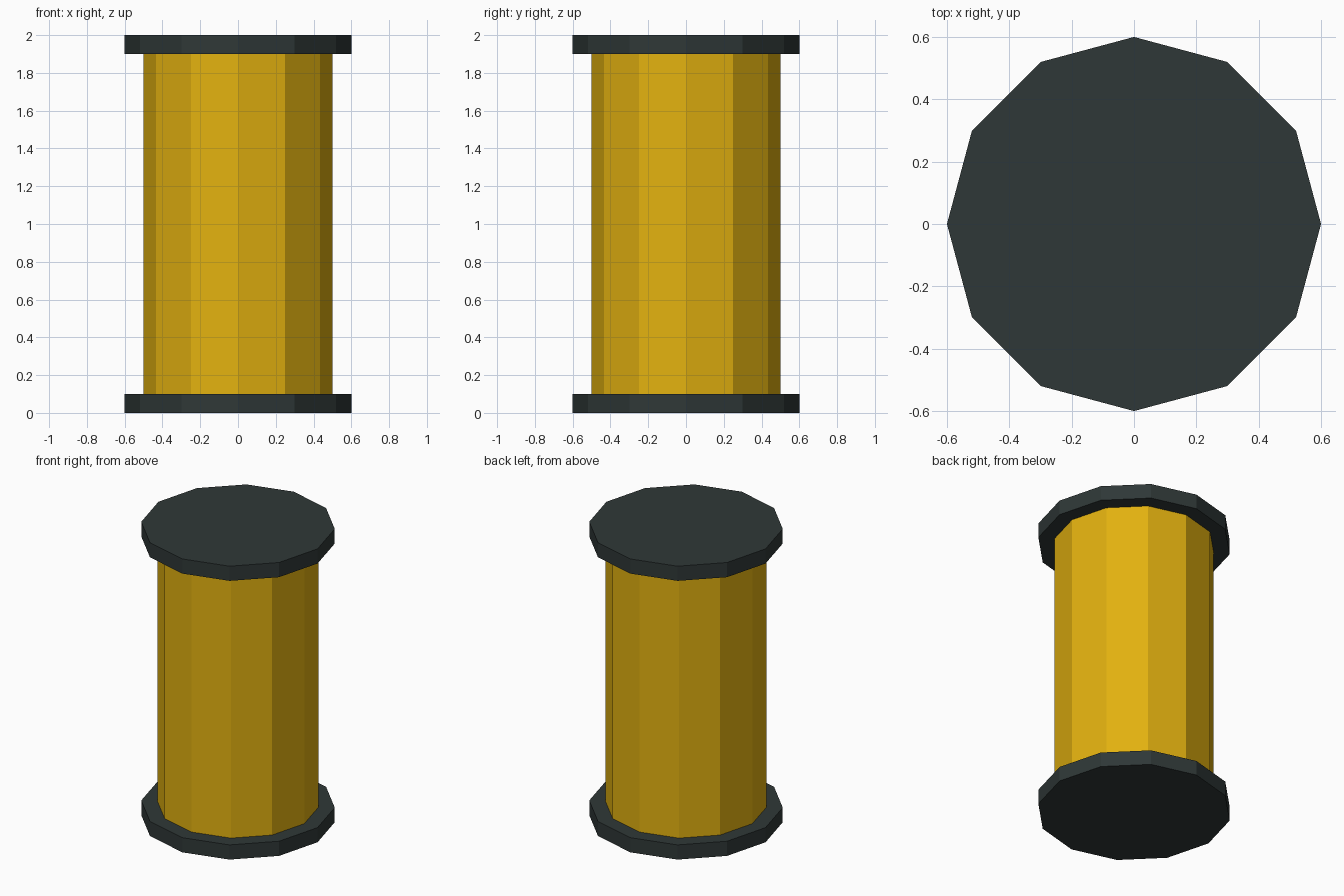
import bpy

if "Cube" in bpy.data.objects:
    bpy.data.objects.remove(bpy.data.objects["Cube"])

SIDES = 12


def material(name, rgb):
    mat = bpy.data.materials.new(name)
    mat.diffuse_color = (*rgb, 1.0)
    mat.use_nodes = True
    mat.node_tree.nodes["Principled BSDF"].inputs["Base Color"].default_value = mat.diffuse_color
    return mat


yellow = material("golden_yellow", (0.76, 0.44, 0.005))
charcoal = material("dark_charcoal", (0.028, 0.039, 0.038))


def drum(name, radius, z0, z1, mat):
    """Flat-faced upright cylinder between two heights."""
    bpy.ops.mesh.primitive_cylinder_add(
        vertices=SIDES, radius=radius, depth=z1 - z0, location=(0, 0, (z0 + z1) / 2))
    obj = bpy.context.object
    obj.name = name
    obj.data.materials.append(mat)
    return obj


# Lower and upper end caps
drum("bottom_cap", 0.6, 0.0, 0.1, charcoal)
drum("top_cap", 0.6, 1.9, 2.0, charcoal)

# Main body between the caps
drum("body", 0.5, 0.1, 1.9, yellow)
